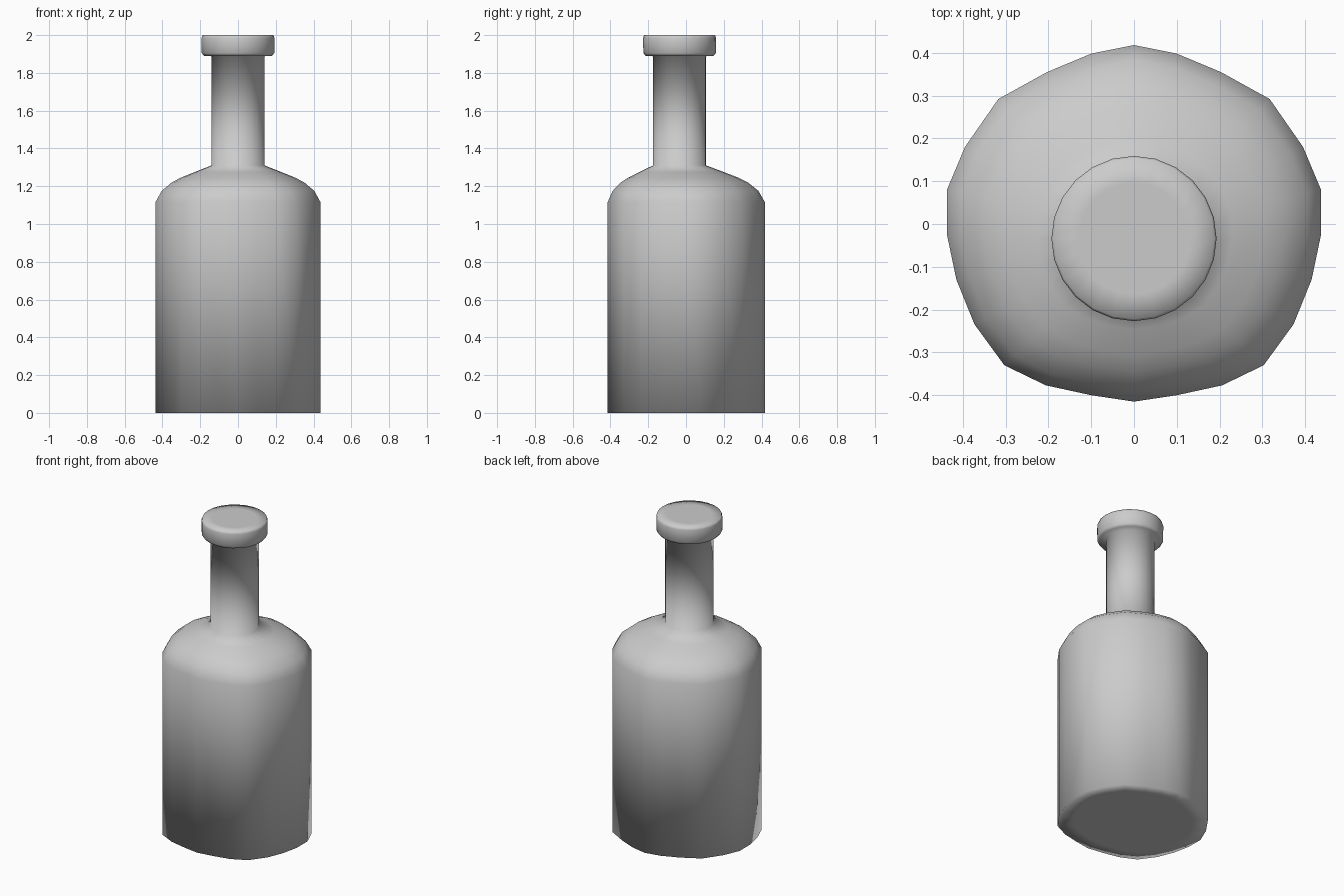
import bpy, bmesh, math

if "Cube" in bpy.data.objects:
    bpy.data.objects.remove(bpy.data.objects["Cube"])

# Hand-shaped body outline, right half from back to front
half = [(0, .418), (.1, .398), (.203, .355), (.317, .292), (.395, .18), (.437, .08),
        (.437, -.025), (.415, -.13), (.373, -.234), (.303, -.33), (.206, -.377),
        (.1, -.4), (0, -.415)]
outline = half + [(-x, y) for x, y in half[-2:0:-1]]
N = len(outline)
NECK_Y = -.034


def body_ring(t, z, r=.141):
    """Blend from body outline (t=0) to the round, set-forward neck (t=1)."""
    ring = []
    for i, (x, y) in enumerate(outline):
        a = 2 * math.pi * i / N
        nx, ny = r * math.sin(a), NECK_Y + r * math.cos(a)
        ring.append((x + (nx - x) * t, y + (ny - y) * t, z))
    return ring


def scaled(ring, s, cy=0):
    return [(x * s, cy + (y - cy) * s, z) for x, y, z in ring]


def loft(name, rings):
    bm = bmesh.new()
    loops = [[bm.verts.new(p) for p in ring] for ring in rings]
    for a, b in zip(loops, loops[1:]):
        for i in range(N):
            j = (i + 1) % N
            bm.faces.new((a[i], a[j], b[j], b[i]))
    bm.faces.new(loops[0])
    bm.faces.new(loops[-1][::-1])
    bmesh.ops.recalc_face_normals(bm, faces=bm.faces)
    for f in bm.faces:
        f.smooth = True
    me = bpy.data.meshes.new(name)
    bm.to_mesh(me)
    bm.free()
    ob = bpy.data.objects.new(name, me)
    bpy.context.collection.objects.link(ob)


# Base, body, rounded shoulder, neck and lip in one continuous skin
base = body_ring(0, 0)
rings = [scaled(base, .8), base]
rings += [body_ring(t, z) for t, z in
          [(0, 1.115), (.11, 1.175), (.29, 1.22), (.45, 1.245), (.7, 1.275), (1, 1.31)]]
rings += [body_ring(1, 1.888)]
rings += [body_ring(1, z, r) for z, r in
          [(1.89, .18), (1.905, .192), (1.985, .193), (2.0, .188), (2.0, .13)]]
loft("bottle", rings)
